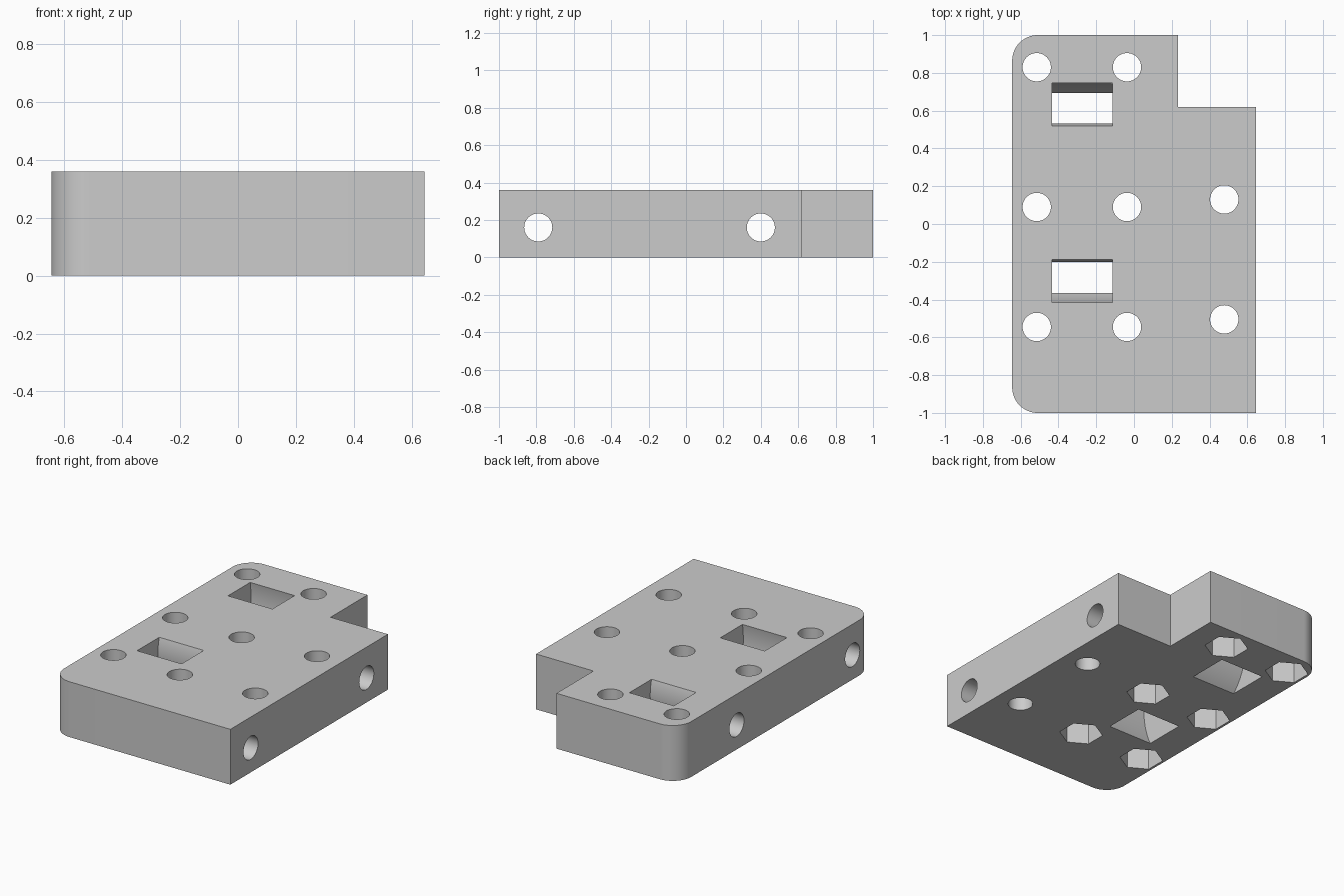
import bpy, bmesh
from math import pi, sin, cos
from mathutils import Matrix, Vector

cube = bpy.data.objects.get("Cube")
if cube:
    bpy.data.objects.remove(cube)

grey = bpy.data.materials.new("plain grey")
grey.use_nodes = True
COLOUR = (0.6, 0.6, 0.6, 1)
grey.diffuse_color = COLOUR
grey.node_tree.nodes["Principled BSDF"].inputs["Base Color"].default_value = COLOUR

HEIGHT = 0.36
WIDTH = 0.645


def arc(cx, cy, r, start, end, steps):
    """Points on a circular arc."""
    angles = [start + (end - start) * i / steps for i in range(steps + 1)]
    return [(cx + r * cos(a), cy + r * sin(a)) for a in angles]


def prism(name, outline, low, high, along_x=False):
    """Extrude an outline along z, or along x with the outline in the yz plane."""
    bm = bmesh.new()
    place = (lambda p: (low, p[0], p[1])) if along_x else (lambda p: (p[0], p[1], low))
    face = bm.faces.new([bm.verts.new(place(p)) for p in outline])
    new = bmesh.ops.extrude_face_region(bm, geom=[face])["geom"]
    step = Vector((high - low, 0, 0) if along_x else (0, 0, high - low))
    bmesh.ops.translate(bm, vec=step, verts=[v for v in new if isinstance(v, bmesh.types.BMVert)])
    bmesh.ops.recalc_face_normals(bm, faces=bm.faces)
    mesh = bpy.data.meshes.new(name)
    bm.to_mesh(mesh)
    bm.free()
    mesh.materials.append(grey)
    obj = bpy.data.objects.new(name, mesh)
    bpy.context.collection.objects.link(obj)
    return obj


def circle(cx, cy, r, sides, start=0):
    return arc(cx, cy, r, start, start + 2 * pi, sides)[:-1]


def cut(target, cutter):
    """Subtract a cutter and discard it."""
    cutter.hide_render = True
    mod = target.modifiers.new("cut", "BOOLEAN")
    mod.operation = "DIFFERENCE"
    mod.solver = "EXACT"
    mod.object = cutter
    bpy.context.view_layer.objects.active = target
    bpy.ops.object.modifier_apply(modifier=mod.name)
    bpy.data.objects.remove(cutter)


# Block with a notch at the back left and two rounded corners on the right
R = 0.135
outline = [(WIDTH, -1), (WIDTH, 0.62), (0.232, 0.62), (0.232, 1)]
outline += arc(R - WIDTH, 1 - R, R, pi / 2, pi, 16)
outline += arc(R - WIDTH, R - 1, R, pi, 1.5 * pi, 16)
block = prism("mounting_block", outline, 0, HEIGHT)

# Vertical bolt holes, with hexagonal nut pockets underneath the six on the right
HOLE = 0.075
for y in (0.83, 0.09, -0.545):
    for x in (-0.515, -0.037):
        cut(block, prism("bolt_hole", circle(x, y, HOLE, 48), -0.1, HEIGHT + 0.1))
        cut(block, prism("nut_pocket", circle(x, y, 0.132, 6, pi / 2), -0.1, 0.17))
for y in (0.13, -0.505):
    cut(block, prism("bolt_hole", circle(0.478, y, HOLE, 48), -0.1, HEIGHT + 0.1))

# Cross holes running through the full width
for y in (-0.79, 0.4):
    cut(block, prism("cross_hole", circle(y, 0.16, HOLE, 48), -1, 1, True))

# Curved strap slots: two halves of a ring whose axis runs along x
for side in (0, pi):
    a, b = side - 1.2, side + 1.2
    ring = arc(0.165, 0.26, 0.59, a, b, 64) + arc(0.165, 0.26, 0.367, b, a, 64)
    cut(block, prism("strap_slot", ring, -0.435, -0.115, True))

# Smooth curved walls, crisp edges
bpy.ops.object.select_all(action="DESELECT")
block.select_set(True)
bpy.context.view_layer.objects.active = block
bpy.ops.object.shade_smooth_by_angle(angle=pi / 6)
